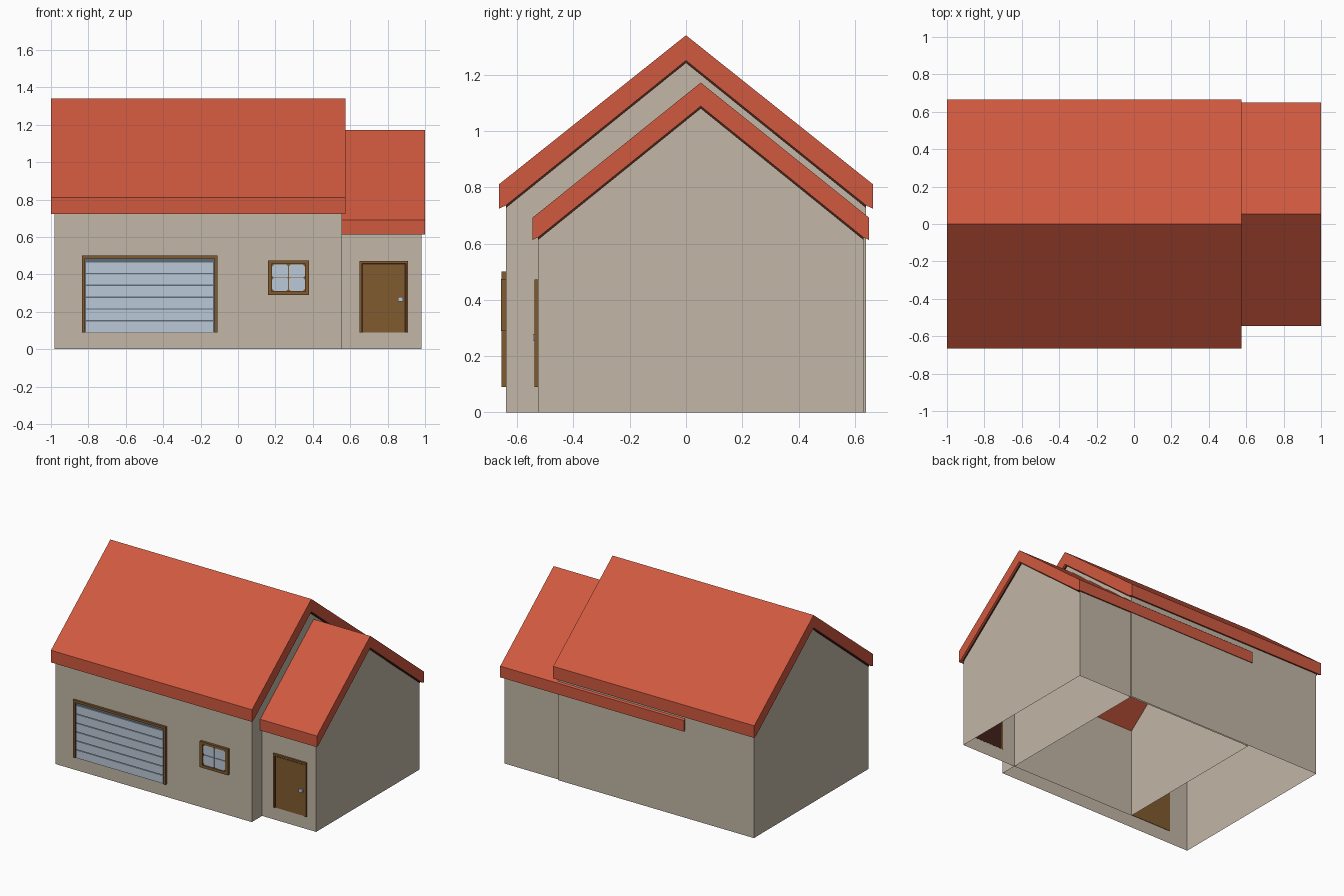
import bpy, bmesh

if "Cube" in bpy.data.objects:
    bpy.data.objects.remove(bpy.data.objects["Cube"])


def material(name, rgb):
    m = bpy.data.materials.new(name)
    m.diffuse_color = (*rgb, 1)
    m.use_nodes = True
    m.node_tree.nodes["Principled BSDF"].inputs["Base Color"].default_value = m.diffuse_color
    return m


ROOF = material("red roof", (0.63, 0.10, 0.05))
WALL = material("beige wall", (0.54, 0.47, 0.38))
WOOD = material("brown wood", (0.22, 0.105, 0.028))
PALE = material("pale blue", (0.50, 0.58, 0.69))
GROOVE = material("groove grey", (0.12, 0.15, 0.18))
DARK = material("dark red trim", (0.05, 0.015, 0.01))


def finish(name, bm, mat):
    bmesh.ops.recalc_face_normals(bm, faces=bm.faces)
    me = bpy.data.meshes.new(name)
    bm.to_mesh(me)
    bm.free()
    me.materials.append(mat)
    ob = bpy.data.objects.new(name, me)
    bpy.context.collection.objects.link(ob)
    return ob


def prism(name, pts, axis, lo, hi, mat):
    """Extrude a 2D profile along x (pts are y,z) or y (pts are x,z)."""
    bm = bmesh.new()
    at = (lambda p, t: (t, p[0], p[1])) if axis == 'x' else (lambda p, t: (p[0], t, p[1]))
    a = [bm.verts.new(at(p, lo)) for p in pts]
    b = [bm.verts.new(at(p, hi)) for p in pts]
    bm.faces.new(a)
    bm.faces.new(b[::-1])
    for i in range(len(pts)):
        j = (i + 1) % len(pts)
        bm.faces.new((a[i], a[j], b[j], b[i]))
    return finish(name, bm, mat)


def box(name, x0, x1, y0, y1, z0, z1, mat):
    return prism(name, [(x0, z0), (x1, z0), (x1, z1), (x0, z1)], 'y', y0, y1, mat)


def walls(name, x0, x1, yc, half, eave, apex):
    """Gabled shell, open at the bottom and under the roof."""
    prof = [(yc - half, 0), (yc - half, eave), (yc, apex), (yc + half, eave), (yc + half, 0)]
    bm = bmesh.new()
    a = [bm.verts.new((x0, *p)) for p in prof]
    b = [bm.verts.new((x1, *p)) for p in prof]
    bm.faces.new(a)
    bm.faces.new(b[::-1])
    for i in (0, 3):
        bm.faces.new((a[i], b[i], b[i + 1], a[i + 1]))
    finish(name, bm, WALL)


def roof(name, x0, x1, yc, outer, inner, ztop, zedge, zlow, zin, zapex):
    half = [(outer, zedge), (outer, zlow), (inner, zin)]
    pts = [(yc, ztop)] + [(yc + y, z) for y, z in half] + [(yc, zapex)]
    pts += [(yc - y, z) for y, z in reversed(half)]
    prism(name, pts, 'x', x0, x1, ROOF)


def gable_trim(name, x0, x1, yc, half, eave, apex):
    pts = [(yc - half, eave), (yc, apex), (yc + half, eave)]
    pts += [(y, z - 0.011) for y, z in reversed(pts)]
    prism(name, pts, 'x', x0, x1, DARK)


# main house
walls("main_walls", -0.98, 0.556, 0, 0.64, 0.737, 1.252)
roof("main_roof", -1.0, 0.575, 0, 0.665, 0.64, 1.34, 0.81, 0.724, 0.735, 1.25)
gable_trim("main_trim_right", 0.556, 0.561, 0, 0.64, 0.737, 1.252)
gable_trim("main_trim_left", -0.985, -0.98, 0, 0.64, 0.737, 1.252)

# side wing, which runs on inside the main house
walls("wing_walls", -0.42, 0.98, 0.0525, 0.5775, 0.624, 1.09)
roof("wing_roof", -0.44, 1.0, 0.0525, 0.598, 0.5775, 1.172, 0.692, 0.613, 0.622, 1.088)
gable_trim("wing_trim", 0.98, 0.985, 0.0525, 0.5775, 0.624, 1.09)


def surround(name, x0, x1, z0, z1, y0, y1, w):
    """Door frame: two posts and a lintel."""
    prism(name, [(x0, z0), (x0, z1), (x1, z1), (x1, z0), (x1 - w, z0),
                 (x1 - w, z1 - w), (x0 + w, z1 - w), (x0 + w, z0)], 'y', y0, y1, WOOD)


# garage door: frame, brown back, grooved backing and six slats
surround("garage_frame", -0.835, -0.11, 0.09, 0.50, -0.655, -0.638, 0.016)
box("garage_back", -0.83, -0.115, -0.64, -0.637, 0.09, 0.495, WOOD)
box("garage_backing", -0.819, -0.126, -0.643, -0.639, 0.09, 0.484, GROOVE)
step = 0.0632
for i in range(6):
    z = 0.092 + i * step
    box(f"garage_slat_{i + 1}", -0.812, -0.133, -0.650, -0.642, z, z + step - 0.007, PALE)

# window: frame, and four panes with cut corners
cx, cz = 0.27, 0.382
wx, wz = 0.11, 0.092
for n, s in (("left", -1), ("right", 1)):
    xs = sorted((cx + s * wx, cx + s * (wx - 0.02)))
    box(f"window_post_{n}", *xs, -0.657, -0.638, cz - wz, cz + wz, WOOD)
for n, s in (("bottom", -1), ("top", 1)):
    zs = sorted((cz + s * wz, cz + s * (wz - 0.019)))
    box(f"window_rail_{n}", cx - wx + 0.02, cx + wx - 0.02, -0.657, -0.638, *zs, WOOD)
box("window_back", cx - 0.091, cx + 0.091, -0.645, -0.639, cz - 0.074, cz + 0.074, WOOD)
for sx in (-1, 1):
    for sz in (-1, 1):
        a, bx, bz = 0.002, 0.089, 0.072
        pts = [(a + 0.004, a), (bx - 0.01, a), (bx, a + 0.01), (bx, bz - 0.014),
               (bx - 0.014, bz), (a + 0.01, bz), (a, bz - 0.01), (a, a + 0.004)]
        prism(f"window_pane_{sx}_{sz}", [(cx + sx * x, cz + sz * z) for x, z in pts],
              'y', -0.650, -0.644, PALE)

# entrance door: frame, dark gap, leaf and handle
surround("door_frame", 0.65, 0.91, 0.09, 0.472, -0.538, -0.524, 0.013)
box("door_gap", 0.66, 0.90, -0.527, -0.524, 0.09, 0.462, DARK)
box("door_leaf", 0.669, 0.891, -0.531, -0.525, 0.09, 0.453, WOOD)
box("door_handle", 0.855, 0.882, -0.543, -0.530, 0.256, 0.278, PALE)
